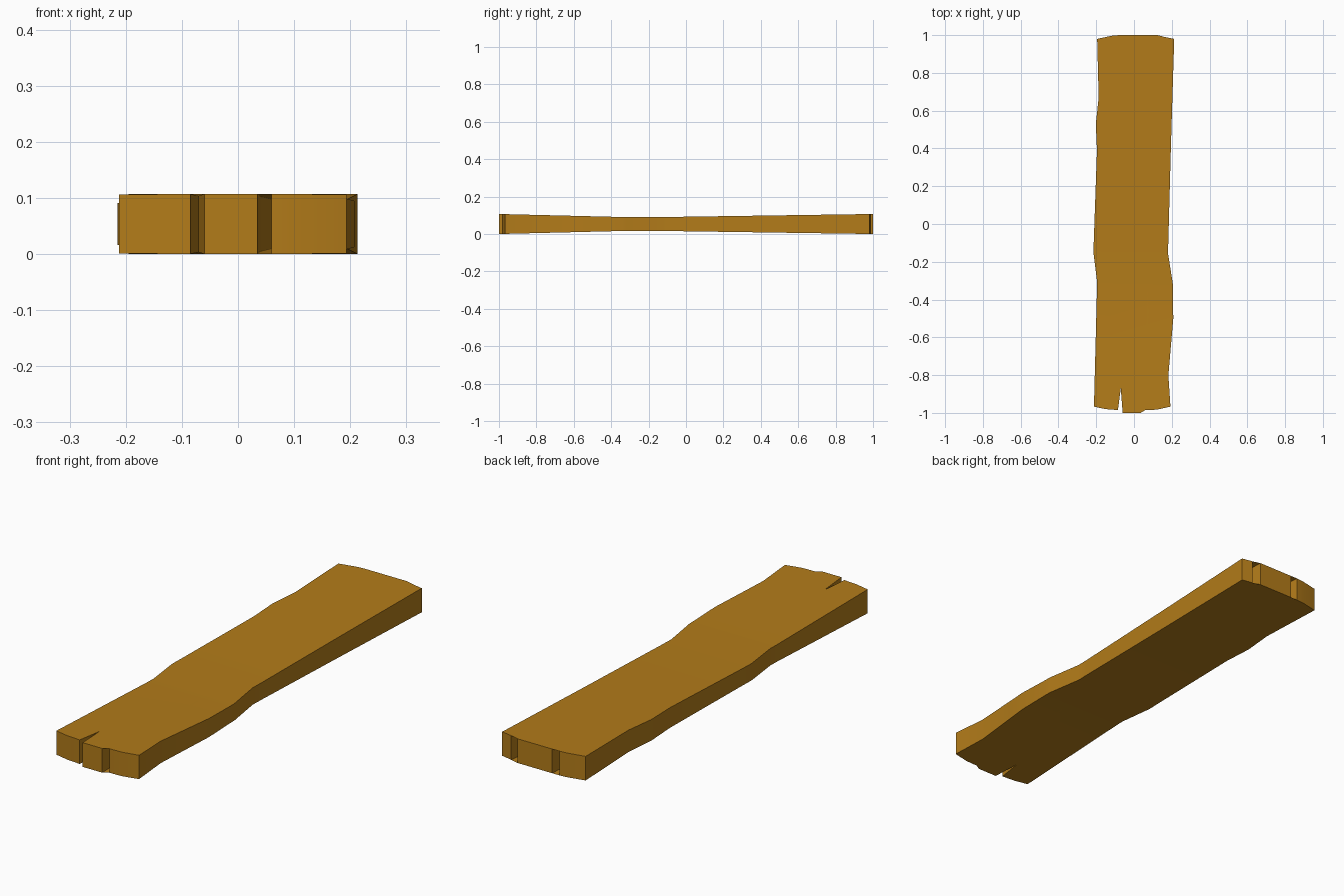
import bpy, bmesh, math

if "Cube" in bpy.data.objects:
    bpy.data.objects.remove(bpy.data.objects["Cube"])

TOP = 0.107

# Plan outline (x, y), anticlockwise, including end notches and the long split
left_edge = [(-.195, .98), (-.187, .67), (-.202, .53), (-.196, .39),
             (-.215, -.15), (-.195, -.31), (-.212, -.967)]
front_end = [(-.15, -.98), (-.085, -.985), (-.07, -.87), (-.06, -1), (.035, -1),
             (.04, -.82), (.065, -.58), (.073, -.355), (.081, -.5), (.08, -.64),
             (.065, -.81), (.06, -.985), (.12, -.983), (.193, -.967)]
right_edge = [(.182, -.80), (.208, -.50), (.206, -.32), (.18, -.155), (.196, .43), (.213, .98)]
back_end = [(.162, .99), (.143, .82), (.125, 1), (-.045, 1), (-.06, .82),
            (-.08, 1), (-.115, .997)]
outline = left_edge + front_end + right_edge + back_end


def inset(y):
    """Plank is worn thinner toward its middle."""
    if y < -.35:
        t = (y + 1) / .65
    elif y > -.1:
        t = (1 - y) / 1.1
    else:
        t = 1
    return .016 * min(1, max(0, t))


# Flat plan, sliced across so that the thickness can vary along its length
bm = bmesh.new()
face = bm.faces.new([bm.verts.new((x, y, 0)) for x, y in outline])
bmesh.ops.triangulate(bm, faces=[face])
for y in (-.8, -.6, -.35, -.1, .2, .5, .82):
    bmesh.ops.bisect_plane(bm, geom=bm.verts[:] + bm.edges[:] + bm.faces[:], dist=1e-4,
                           plane_co=(0, y, 0), plane_no=(0, 1, 0))

# Extrude to a slab and shape both faces
ext = bmesh.ops.extrude_face_region(bm, geom=bm.faces[:])
upper = {g for g in ext["geom"] if isinstance(g, bmesh.types.BMVert)}
for v in bm.verts:
    d = inset(v.co.y)
    v.co.z = TOP - d if v in upper else d
bmesh.ops.recalc_face_normals(bm, faces=bm.faces[:])

mesh = bpy.data.meshes.new("plank")
bm.to_mesh(mesh)
bm.free()
plank = bpy.data.objects.new("plank", mesh)
bpy.context.collection.objects.link(plank)

# Brown wood
wood = bpy.data.materials.new("wood")
wood.diffuse_color = (.45, .20, .01, 1)
wood.use_nodes = True
wood.node_tree.nodes["Principled BSDF"].inputs["Base Color"].default_value = wood.diffuse_color
mesh.materials.append(wood)

# Soft sides, crisp corners
bpy.context.view_layer.objects.active = plank
plank.select_set(True)
bpy.ops.object.shade_smooth_by_angle(angle=math.radians(35))
